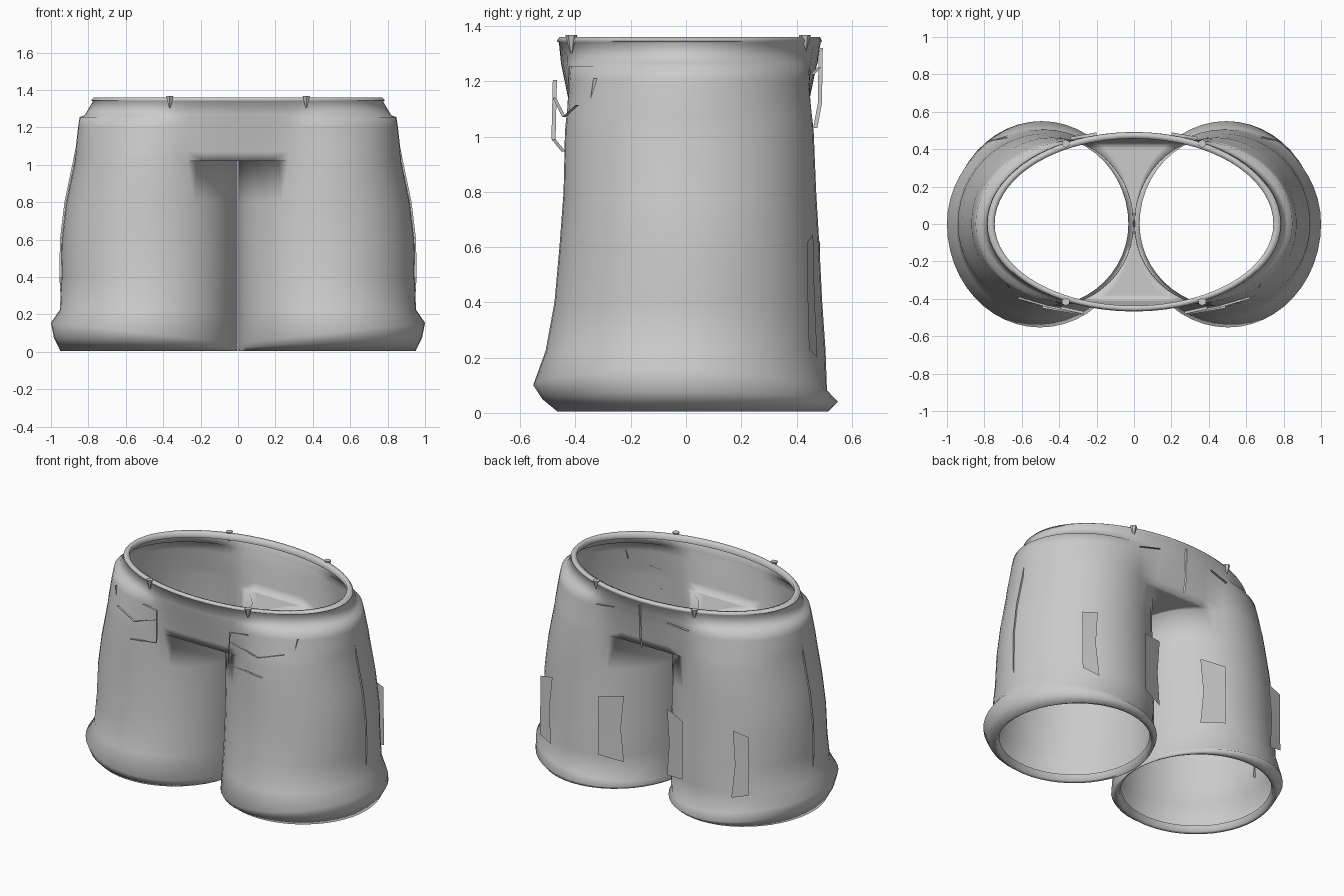
import bpy, bmesh, math

if "Cube" in bpy.data.objects:
    bpy.data.objects.remove(bpy.data.objects["Cube"])

fabric = bpy.data.materials.new("grey_fabric")
fabric.diffuse_color = (0.6, 0.6, 0.6, 1)
fabric.use_nodes = True
fabric.node_tree.nodes["Principled BSDF"].inputs["Base Color"].default_value = fabric.diffuse_color

N = 48      # points round a leg
A = 15      # the arc from -A to A continues up to the waist


def finish(bm, name, angle=100):
    """Turn a right-hand half into a mirrored, smooth object."""
    mesh = bpy.data.meshes.new(name)
    bm.to_mesh(mesh)
    bm.free()
    mesh.materials.append(fabric)
    ob = bpy.data.objects.new(name, mesh)
    bpy.context.collection.objects.link(ob)
    mod = ob.modifiers.new("mirror", 'MIRROR')
    mod.use_clip = True
    mod.merge_threshold = 0.0005
    bpy.ops.object.select_all(action='DESELECT')
    ob.select_set(True)
    bpy.context.view_layer.objects.active = ob
    bpy.ops.object.shade_smooth_by_angle(angle=math.radians(angle))
    return ob


def leg_point(k, xo, xi, yf, yb):
    t = 2 * math.pi * k / N
    c, s = math.cos(t), math.sin(t)
    return (xo + xi) / 2 + (xo - xi) / 2 * c, (yb if s > 0 else yf) * s


def bridge(bm, r1, r2, closed=False):
    n = len(r1)
    for i in range(n if closed else n - 1):
        j = (i + 1) % n
        bm.faces.new((r1[i], r1[j], r2[j], r2[i]))


# ---- shorts: legs, crotch panel, hips and waistband ----
bm = bmesh.new()
# height, outer x, inner x, front depth, back depth
# (heights given as text are factors of the slanting cuff flare)
sections = [
    (0.05, 0.925, 0.03, 0.44, 0.475),
    (0.015, 0.935, 0.02, 0.45, 0.485),
    (0.005, 0.95, 0.004, 0.465, 0.515),
    ("0.5", 0.985, 0.003, 0.52, 0.55),
    ("1.0", 1.0, 0.003, 0.553, 0.51),
    (0.225, 0.952, 0.003, 0.508, 0.505),
    (0.40, 0.945, 0.003, 0.476, 0.493),
    (0.60, 0.942, 0.003, 0.458, 0.483),
    (0.80, 0.918, 0.003, 0.443, 0.471),
    (1.02, 0.872, 0.003, 0.438, 0.462),
]
rings = []
for z, *sec in sections:
    ring = []
    for k in range(N):
        t = 2 * math.pi * k / N
        h = z
        if isinstance(z, str):
            h = float(z) * (0.10 + 0.055 * math.cos(t) - 0.02 * max(0, math.sin(t)))
        x, y = leg_point(k, *sec)
        ring.append(bm.verts.new((x, y, h)))
    rings.append(ring)
for a, b in zip(rings, rings[1:]):
    bridge(bm, a, b, True)

# crotch panel between the inner leg tops, ending on the middle plane
top = rings[-1]
rows = []
for k in range(A, N - A + 1):
    v = top[k]
    rows.append([bm.verts.new((v.co.x * i / 3, v.co.y, 1.02)) for i in range(3)] + [v])
for a, b in zip(rows, rows[1:]):
    bridge(bm, a, b)

# hips and waistband rise from the outer arc and the panel ends
base = rows[-1][:3] + [top[k % N] for k in range(-A, A + 1)] + rows[0][:3][::-1]
base_xy = [(v.co.x, v.co.y) for v in base]
previous = base
# height, blend to oval, half width, front depth, back depth
for z, b, rx, yf, yb in [
        (1.07, 0.12, 0.85, 0.46, 0.48), (1.13, 0.28, 0.84, 0.46, 0.48),
        (1.20, 0.45, 0.835, 0.462, 0.483), (1.255, 0.6, 0.83, 0.463, 0.485),
        (1.265, 0.85, 0.81, 0.463, 0.487), (1.34, 1, 0.775, 0.46, 0.487),
        (1.345, 1, 0.785, 0.468, 0.492), (1.36, 1, 0.77, 0.458, 0.485),
        (1.357, 1, 0.745, 0.437, 0.457), (1.32, 1, 0.755, 0.437, 0.46)]:
    row = []
    for x, y in base_xy:
        c = min(1, x / 0.872)
        s = math.copysign(math.sqrt(1 - c * c), y)
        ex, ey = rx * c, (yb if s > 0 else yf) * s
        # the middle panel slopes evenly, the hips step in under the band
        w = min(1, max(0, (x - 0.25) / 0.2))
        f = b * w + min(1, (z - 1.02) / 0.3) * (1 - w) if b < 1 else 1
        row.append(bm.verts.new((x + (ex - x) * f, y + (ey - y) * f, z)))
    bridge(bm, previous, row)
    previous = row
bmesh.ops.recalc_face_normals(bm, faces=bm.faces)
finish(bm, "shorts")


# ---- thin trims ----
def strip(name, side_a, side_b):
    bm = bmesh.new()
    bridge(bm, [bm.verts.new(p) for p in side_a], [bm.verts.new(p) for p in side_b])
    finish(bm, name, 30)


# flat patches behind each leg
strip("outer_back_patch",
      [(0.67, 0.475, 0.20), (0.69, 0.465, 0.42), (0.67, 0.46, 0.645)],
      [(0.775, 0.445, 0.23), (0.775, 0.44, 0.42), (0.775, 0.44, 0.62)])
strip("inner_back_patch",
      [(0.16, 0.43, 0.20), (0.18, 0.435, 0.42), (0.16, 0.43, 0.645)],
      [(0.315, 0.485, 0.23), (0.315, 0.485, 0.42), (0.315, 0.485, 0.62)])


# narrow raised edges, given as x, depth and height along the path
def raised_edge(name, path, depth):
    strip(name, path, [(x, y + depth, z) for x, y, z in path])


raised_edge("pocket_border", [(0.39, -0.455, 1.205), (0.27, -0.482, 1.205),
                              (0.27, -0.487, 0.99), (0.49, -0.45, 0.945)], 0.015)
raised_edge("pocket_fold", [(0.28, -0.482, 1.14), (0.46, -0.447, 1.07),
                            (0.62, -0.40, 1.115)], 0.012)
raised_edge("pocket_tab", [(0.665, -0.345, 1.14), (0.675, -0.335, 1.21)], 0.015)
raised_edge("back_pocket_edge", [(0.20, 0.49, 1.25), (0.34, 0.465, 1.225)], -0.015)
raised_edge("back_seam", [(0.002, 0.475, 1.03), (0.002, 0.492, 1.12),
                          (0.002, 0.495, 1.32)], -0.015)

# outer side seam
seam = [(0.945, 0.30), (0.951, 0.40), (0.948, 0.60), (0.924, 0.80), (0.878, 1.02), (0.86, 1.11)]
strip("side_seam", [(x - 0.012, 0.005, z) for x, z in seam],
      [(x + 0.004, 0.005, z) for x, z in seam])

# pointed belt loops on the waistband
for name, y in (("front_belt_loop", -0.415), ("back_belt_loop", 0.43)):
    bm = bmesh.new()
    bmesh.ops.create_cone(bm, cap_ends=True, segments=6, radius1=0.004,
                          radius2=0.022, depth=0.065)
    bmesh.ops.translate(bm, verts=bm.verts, vec=(0.365, y, 1.335))
    finish(bm, name, 30)
